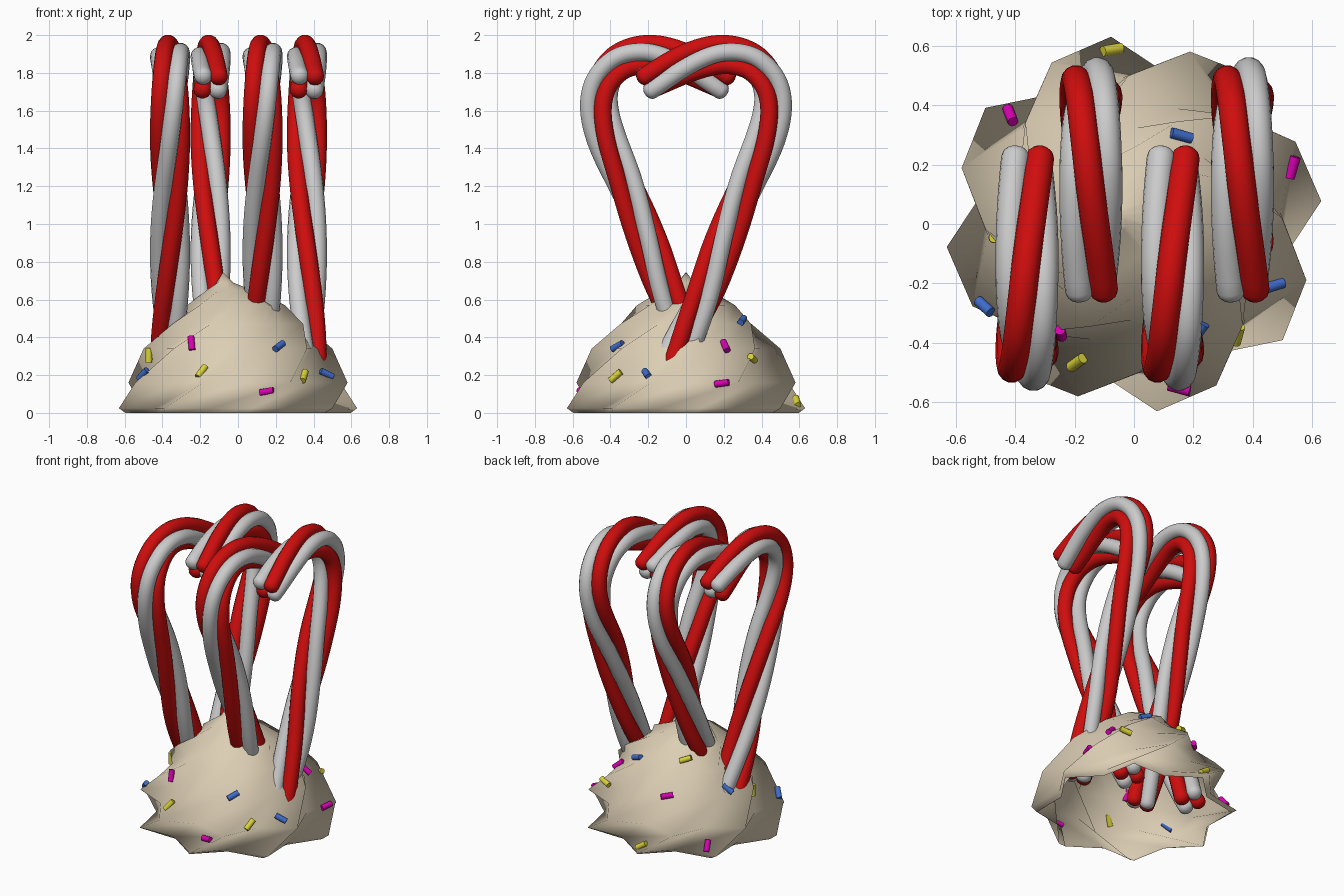
import bpy, bmesh, math
from mathutils import Vector, Matrix
from mathutils.bvhtree import BVHTree

if "Cube" in bpy.data.objects:
    bpy.data.objects.remove(bpy.data.objects["Cube"])


def material(name, rgb):
    m = bpy.data.materials.new(name)
    m.diffuse_color = (*rgb, 1)
    m.use_nodes = True
    m.node_tree.nodes["Principled BSDF"].inputs["Base Color"].default_value = m.diffuse_color
    return m


CREAM = material("cream", (0.72, 0.62, 0.46))
RED = material("red", (0.62, 0.004, 0.004))
SPRINKLE = {"pink": material("pink", (0.7, 0.0, 0.45)),
            "blue": material("blue", (0.05, 0.15, 0.6)),
            "yellow": material("yellow", (0.7, 0.65, 0.04))}


def add_mesh(name, bm, mat=None, angle=40):
    me = bpy.data.meshes.new(name)
    bm.to_mesh(me)
    bm.free()
    ob = bpy.data.objects.new(name, me)
    bpy.context.collection.objects.link(ob)
    if mat:
        me.materials.append(mat)
    bpy.ops.object.select_all(action='DESELECT')
    ob.select_set(True)
    bpy.context.view_layer.objects.active = ob
    bpy.ops.object.shade_smooth_by_angle(angle=math.radians(angle))
    return ob


# Whipped cream: twisted eight-pointed star shell, open underneath
# (z, ridge radius, twist in degrees, valley ratio, x shift)
RINGS = [(0, .60, 5, .81, 0), (.025, .635, 7, .80, 0), (.16, .61, 27, .81, 0),
         (.34, .50, 47, .83, 0), (.47, .375, 67, .86, 0), (.57, .26, 87, .88, -.01),
         (.65, .13, 107, .9, -.04), (.69, .045, 127, .9, -.07)]
bm = bmesh.new()
rows = []
for z, r, tw, valley, cx in RINGS:
    row = []
    for i in range(16):
        a = math.radians(tw + i * 22.5)
        rr = r * (valley if i % 2 else 1)
        row.append(bm.verts.new((cx + rr * math.cos(a), rr * math.sin(a), z)))
    rows.append(row)
for lo, hi in zip(rows, rows[1:]):
    for i in range(16):
        j = (i + 1) % 16
        bm.faces.new((lo[i], lo[j], hi[j], hi[i]))
tip = bm.verts.new((-.08, 0, .745))
for i in range(16):
    bm.faces.new((rows[-1][i], rows[-1][(i + 1) % 16], tip))
bm.normal_update()
surface = BVHTree.FromBMesh(bm)
add_mesh("whipped_cream", bm, CREAM, 85)


# Candy canes: four twisted strands following a hooked path in the yz plane
PATH = [(-.11, .17), (-.05, .30), (.095, .62), (.20, .90), (.315, 1.20), (.42, 1.45),
        (.46, 1.62), (.44, 1.75), (.36, 1.85), (.25, 1.893), (.13, 1.89), (-.02, 1.84),
        (-.205, 1.745)]
STRAND_R, OFFSET = .048, .058


def smooth_path(pts, steps=5):
    p = [Vector(q) for q in pts]
    p = [2 * p[0] - p[1]] + p + [2 * p[-1] - p[-2]]
    out = []
    for a, b, c, d in zip(p, p[1:], p[2:], p[3:]):
        for k in range(steps):
            t = k / steps
            out.append(.5 * (2 * b + (c - a) * t + (2 * a - 5 * b + 4 * c - d) * t * t
                             + (3 * b - a - 3 * c + d) * t ** 3))
    return out + [p[-2]]


centre = smooth_path(PATH)
lengths = [0]
for a, b in zip(centre, centre[1:]):
    lengths.append(lengths[-1] + (b - a).length)


def strand_points(phase, x, side):
    pts = []
    for i, c in enumerate(centre):
        t = (centre[min(i + 1, len(centre) - 1)] - centre[max(i - 1, 0)]).normalized()
        out = Vector((t.y, -t.x))          # outer side of the bend
        th = math.radians(phase - 100 + 328 * lengths[i] / lengths[-1])
        q = c + out * OFFSET * math.cos(th)
        pts.append(Vector((x + OFFSET * math.sin(th), side * q.x, q.y)))
    return pts


def tube(name, pts, r, mat, sides=14):
    # round both ends with shrinking rings
    start = (pts[0] - pts[1]).normalized()
    end = (pts[-1] - pts[-2]).normalized()
    caps = [math.radians(d) for d in (25, 50, 75)]
    line = [(pts[0] + start * r * .8 * math.sin(a), r * math.cos(a)) for a in reversed(caps)]
    line += [(p, r) for p in pts]
    line += [(pts[-1] + end * r * .8 * math.sin(a), r * math.cos(a)) for a in caps]
    bm = bmesh.new()
    rings = []
    for i, (p, rad) in enumerate(line):
        t = (line[min(i + 1, len(line) - 1)][0] - line[max(i - 1, 0)][0]).normalized()
        v = t.cross(Vector((1, 0, 0))).normalized()
        u = v.cross(t)
        rings.append([bm.verts.new(p + rad * (u * math.cos(k * math.tau / sides)
                                              + v * math.sin(k * math.tau / sides)))
                      for k in range(sides)])
    for lo, hi in zip(rings, rings[1:]):
        for k in range(sides):
            j = (k + 1) % sides
            bm.faces.new((lo[k], lo[j], hi[j], hi[k]))
    bm.faces.new(rings[0])
    bm.faces.new(rings[-1])
    bmesh.ops.recalc_face_normals(bm, faces=bm.faces)
    add_mesh(name, bm, mat, 60)


for n, (x, side) in enumerate([(-.36, -1), (-.145, 1), (.13, -1), (.365, 1)], 1):
    for k in range(4):
        colour, mat = (("white", None), ("red", RED))[k % 2 == 0]
        tube(f"cane_{n}_{colour}_strand_{k // 2 + 1}", strand_points(90 * k, x, side),
             STRAND_R, mat)


# Sprinkles: short rods lying on the cream (colour, x, y, z, tilt)
SPRINKLES = [("yellow", -.07, .59, .07, 45), ("yellow", -.475, -.05, .30, 90),
             ("yellow", -.20, -.47, .23, 85), ("yellow", .385, -.39, .21, 40),
             ("yellow", .36, .34, .29, -15), ("yellow", -.17, .25, .55, 35),
             ("pink", -.42, .39, .10, 90), ("pink", .54, .19, .155, 10),
             ("pink", -.245, -.35, .36, 95), ("pink", .15, -.555, .12, 12),
             ("pink", .38, .21, .38, 90), ("pink", -.15, .42, .36, 5),
             ("blue", .15, .29, .47, 36), ("blue", -.49, -.28, .19, 60),
             ("blue", .22, -.38, .38, 40), ("blue", .47, -.21, .21, 145),
             ("blue", -.40, .12, .36, 120)]
for n, (colour, x, y, z, tilt) in enumerate(SPRINKLES, 1):
    spot, normal, _, _ = surface.find_nearest(Vector((x, y, z)))
    across = Vector((0, 0, 1)).cross(normal).normalized()
    a = math.radians(tilt)
    axis = across * math.cos(a) + normal.cross(across) * math.sin(a)
    bm = bmesh.new()
    bmesh.ops.create_cone(bm, cap_ends=True, segments=12, radius1=.018, radius2=.018, depth=.075)
    rot = axis.to_track_quat('Z', 'Y').to_matrix().to_4x4()
    bm.transform(Matrix.Translation(spot + normal * .008) @ rot)
    add_mesh(f"sprinkle_{colour}_{n}", bm, SPRINKLE[colour])
